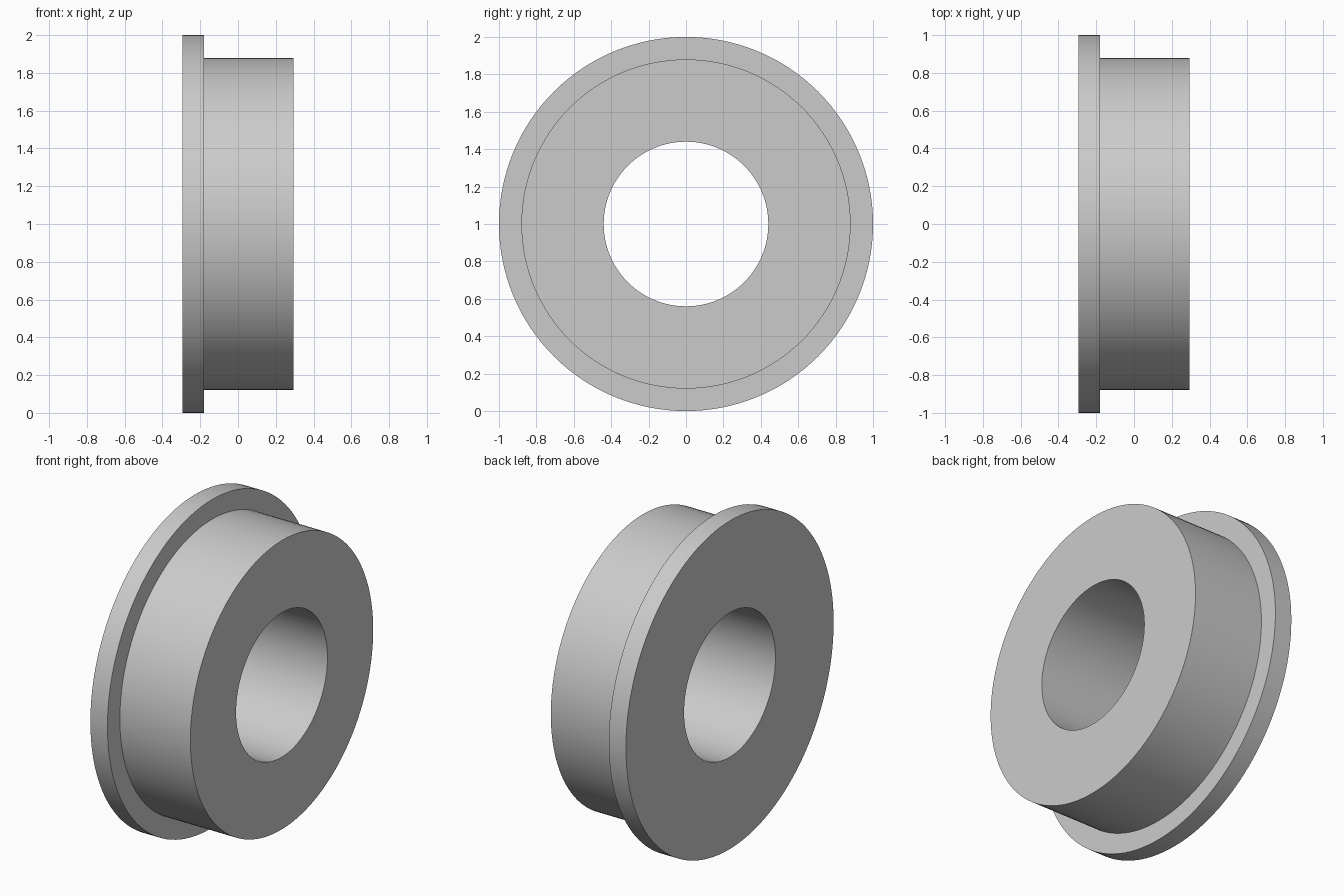
import bpy, bmesh
from math import cos, sin, tau, radians

cube = bpy.data.objects.get("Cube")
if cube:
    bpy.data.objects.remove(cube, do_unlink=True)

SEGMENTS = 128
HALF = 0.295       # half the length along the axis
STEP = -0.18       # inner face of the flange
BORE, BODY, FLANGE = 0.44, 0.88, 1.0

# Plain grey metal
metal = bpy.data.materials.new("grey_metal")
metal.use_nodes = True
grey = (0.6, 0.6, 0.6, 1)
metal.diffuse_color = grey
metal.node_tree.nodes["Principled BSDF"].inputs["Base Color"].default_value = grey

# Closed cross-section (x, radius) revolved around the x axis
profile = [(-HALF, BORE), (-HALF, FLANGE), (STEP, FLANGE),
           (STEP, BODY), (HALF, BODY), (HALF, BORE)]
bm = bmesh.new()
rings = []
for i in range(SEGMENTS):
    a = tau * i / SEGMENTS
    rings.append([bm.verts.new((x, r * cos(a), 1 + r * sin(a))) for x, r in profile])
for i, ring in enumerate(rings):
    after = rings[(i + 1) % SEGMENTS]
    for j in range(len(profile)):
        k = (j + 1) % len(profile)
        bm.faces.new((ring[j], ring[k], after[k], after[j]))
bmesh.ops.recalc_face_normals(bm, faces=bm.faces)

mesh = bpy.data.meshes.new("flanged_bushing")
bm.to_mesh(mesh)
bm.free()
mesh.materials.append(metal)

# Flanged bushing with smooth walls and crisp rims
bushing = bpy.data.objects.new("flanged_bushing", mesh)
bpy.context.collection.objects.link(bushing)
bpy.ops.object.select_all(action="DESELECT")
bushing.select_set(True)
bpy.context.view_layer.objects.active = bushing
bpy.ops.object.shade_smooth_by_angle(angle=radians(30))
